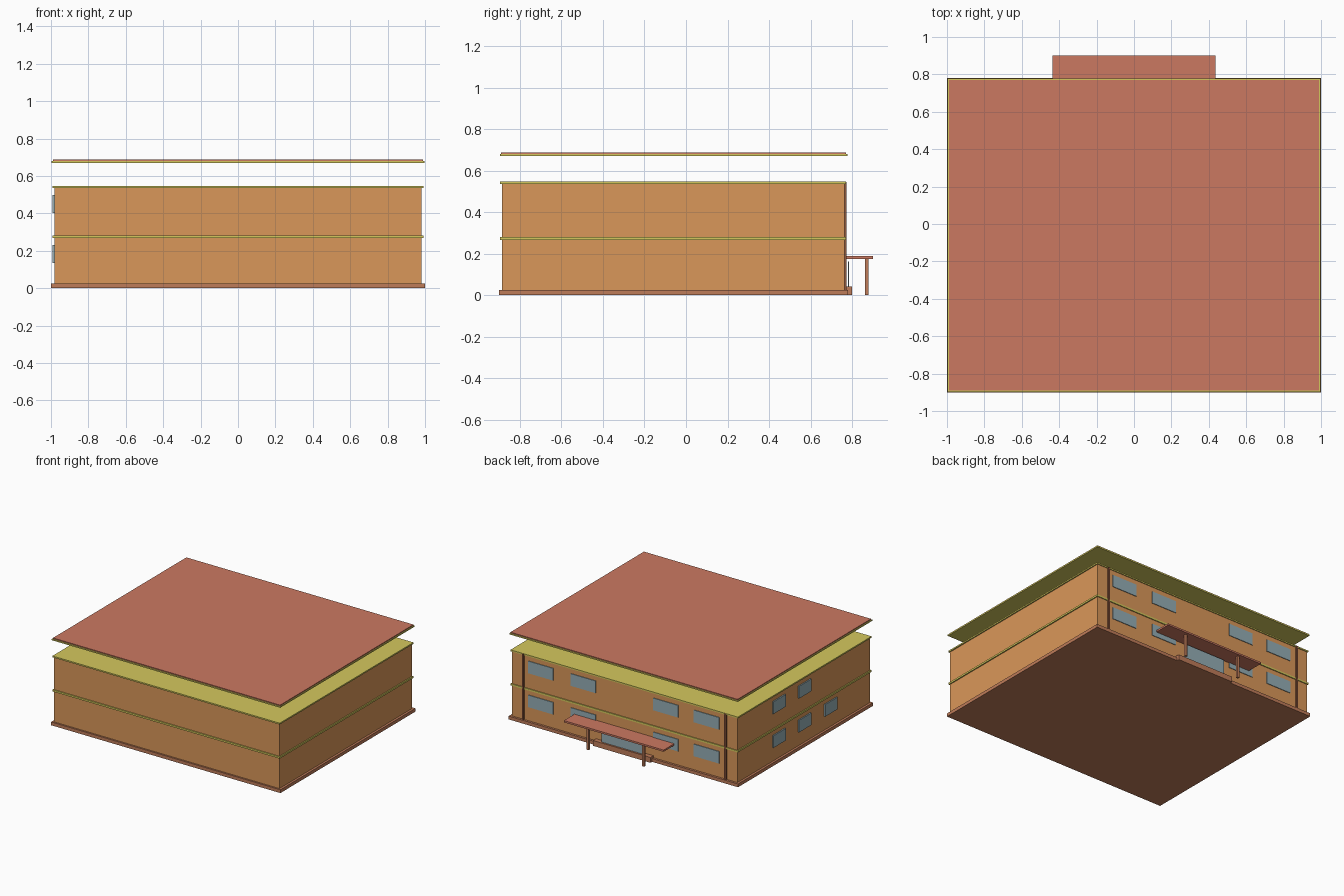
import bpy
import bmesh
from mathutils import Vector

if "Cube" in bpy.data.objects:
    bpy.data.objects.remove(bpy.data.objects["Cube"])


def material(name, rgb):
    m = bpy.data.materials.new(name)
    m.diffuse_color = (*rgb, 1)
    m.use_nodes = True
    m.node_tree.nodes["Principled BSDF"].inputs["Base Color"].default_value = m.diffuse_color
    return m


WALL = material("ochre wall", (0.70, 0.31, 0.10))
ROOF = material("red roof", (0.60, 0.19, 0.12))
TRIM = material("yellow trim", (0.66, 0.58, 0.11))
BASE = material("brown base", (0.52, 0.20, 0.10))
WOOD = material("dark wood", (0.28, 0.10, 0.05))
GLASS = material("glass", (0.30, 0.42, 0.46))


def box(name, x, y, z, mat):
    """Box from (min, max) pairs on each axis."""
    bm = bmesh.new()
    bmesh.ops.create_cube(bm, size=1)
    for v in bm.verts:
        v.co = Vector([(a + b) / 2 + c * (b - a) for (a, b), c in zip((x, y, z), v.co)])
    me = bpy.data.meshes.new(name)
    bm.to_mesh(me)
    bm.free()
    me.materials.append(mat)
    ob = bpy.data.objects.new(name, me)
    bpy.context.collection.objects.link(ob)
    return ob


# Main block
box("plinth", (-1, 1), (-0.90, 0.78), (0, 0.026), BASE)
box("walls", (-0.982, 0.982), (-0.887, 0.763), (0.026, 0.537), WALL)
box("floor_band", (-0.991, 0.991), (-0.896, 0.77), (0.267, 0.281), TRIM)
box("ceiling_slab", (-0.991, 0.991), (-0.896, 0.77), (0.536, 0.547), TRIM)

# Raised flat roof
box("roof_underside", (-0.996, 0.996), (-0.897, 0.777), (0.670, 0.680), TRIM)
box("roof_top", (-0.990, 0.990), (-0.890, 0.771), (0.680, 0.687), ROOF)

# Two storeys of windows on the back and left walls
FLOORS = [("lower", (0.135, 0.230)), ("upper", (0.402, 0.498))]
for floor, z in FLOORS:
    for i, cx in enumerate((-0.715, -0.36, 0.36, 0.73)):
        box(f"back_window_{floor}_{i}", (cx - 0.11, cx + 0.11), (0.76, 0.768), z, GLASS)
    side = (0.25, -0.07, -0.395) if floor == "lower" else (0.25, -0.07)
    for i, cy in enumerate(side):
        box(f"side_window_{floor}_{i}", (-0.992, -0.98), (cy - 0.077, cy + 0.077), z, GLASS)

# Mirrored downpipes and canopy posts
for side, s in (("left", -1), ("right", 1)):
    px, cx = s * 0.882, s * 0.243
    box(f"downpipe_{side}", (px - 0.008, px + 0.008), (0.76, 0.774), (0.026, 0.545), WOOD)
    box(f"canopy_post_{side}", (cx - 0.009, cx + 0.009), (0.862, 0.88), (0, 0.176), BASE)

# Entrance
box("canopy", (-0.435, 0.435), (0.763, 0.90), (0.174, 0.188), ROOF)
box("door_step", (-0.25, 0.25), (0.76, 0.80), (0, 0.042), BASE)
box("glass_door", (-0.187, 0.187), (0.78, 0.786), (0.042, 0.163), GLASS)
